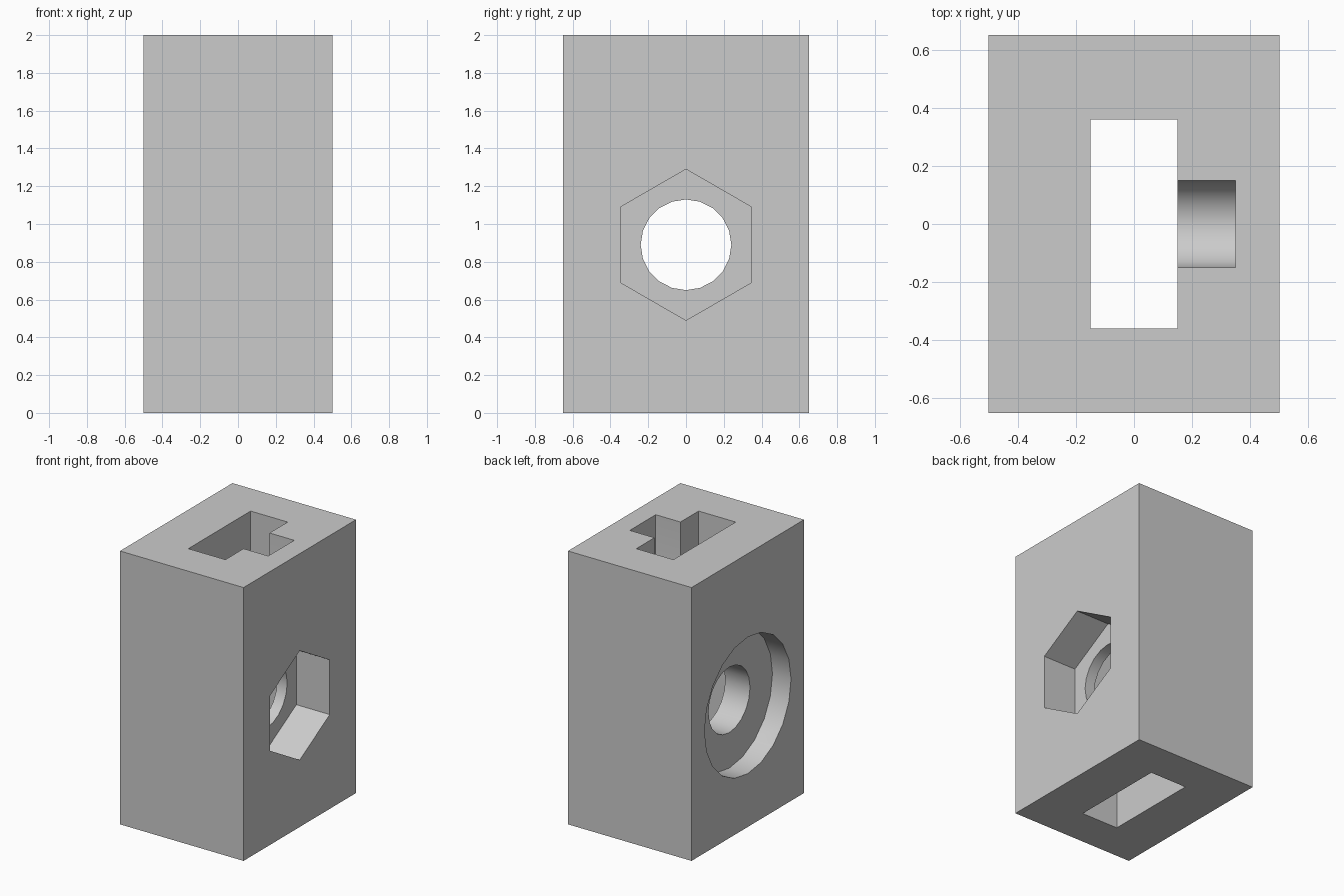
import bpy
import bmesh
from math import cos, sin, pi, radians
from mathutils import Vector

default = bpy.data.objects.get("Cube")
if default:
    bpy.data.objects.remove(default, do_unlink=True)

grey = bpy.data.materials.new("light grey")
grey.use_nodes = True
colour = (0.6, 0.6, 0.6, 1)
grey.diffuse_color = colour
grey.node_tree.nodes["Principled BSDF"].inputs["Base Color"].default_value = colour

HOLE_Z = 0.89


def prism(name, outline, x0, x1):
    """Extrude a closed (y, z) outline along x."""
    bm = bmesh.new()
    base = bm.faces.new([bm.verts.new((x0, y, z)) for y, z in outline])
    grown = bmesh.ops.extrude_face_region(bm, geom=[base])["geom"]
    moved = [g for g in grown if isinstance(g, bmesh.types.BMVert)]
    bmesh.ops.translate(bm, verts=moved, vec=Vector((x1 - x0, 0, 0)))
    bmesh.ops.recalc_face_normals(bm, faces=bm.faces)
    mesh = bpy.data.meshes.new(name)
    bm.to_mesh(mesh)
    bm.free()
    mesh.materials.append(grey)
    obj = bpy.data.objects.new(name, mesh)
    bpy.context.collection.objects.link(obj)
    return obj


def ring(radius, sides):
    """Regular polygon with a corner at the top, around the bolt axis."""
    turns = [2 * pi * i / sides for i in range(sides)]
    return [(radius * sin(a), HOLE_Z + radius * cos(a)) for a in turns]


def rect(half_y, z0, z1):
    return [(-half_y, z0), (half_y, z0), (half_y, z1), (-half_y, z1)]


# Main block
block = prism("block", rect(0.65, 0, 2), -0.5, 0.5)

# Round-bottomed notch beside the slot, open at the top
arc = [pi + pi * i / 12 for i in range(13)]
notch = [(0.15 * cos(a), 1.6 + 0.15 * sin(a)) for a in arc]
notch += [(0.15, 2.1), (-0.15, 2.1)]

cutters = [
    prism("slot_cutter", rect(0.36, -0.1, 2.1), -0.15, 0.15),
    prism("notch_cutter", notch, 0, 0.35),
    prism("bolt_hole_cutter", ring(0.24, 20), -0.6, 0.6),
    prism("hex_pocket_cutter", ring(0.4, 6), 0.23, 0.6),
    prism("round_recess_cutter", ring(0.5, 20), -0.6, -0.35),
]

# Cut the openings and bake the result
bpy.context.view_layer.objects.active = block
for cutter in cutters:
    cutter.hide_render = True
    mod = block.modifiers.new(cutter.name, "BOOLEAN")
    mod.operation = "DIFFERENCE"
    mod.solver = "EXACT"
    mod.object = cutter
    bpy.ops.object.modifier_apply(modifier=mod.name)
for cutter in cutters:
    bpy.data.objects.remove(cutter, do_unlink=True)

# Smooth round walls, sharp corners
bpy.ops.object.select_all(action="DESELECT")
block.select_set(True)
bpy.ops.object.shade_smooth_by_angle(angle=radians(30))
